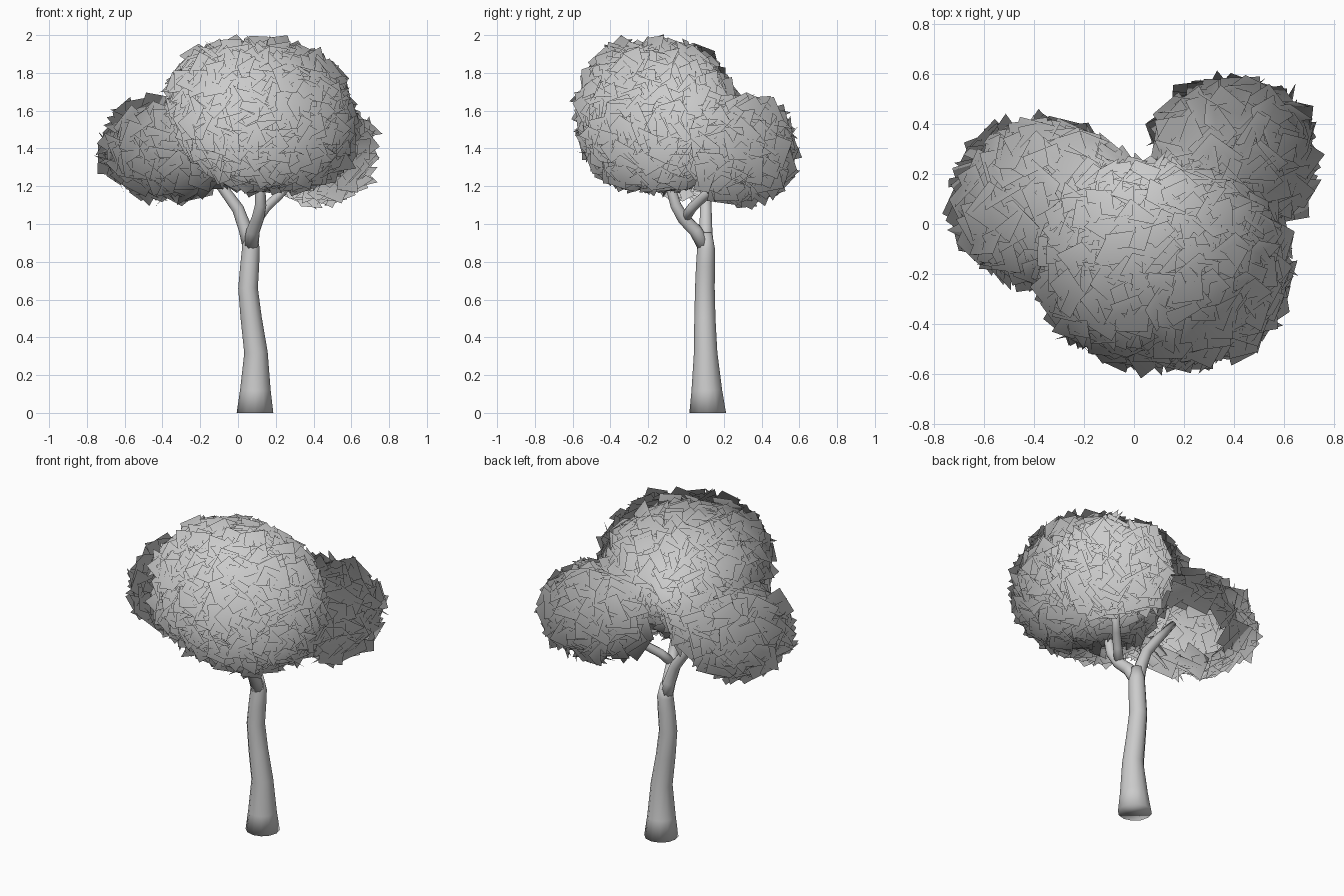
import bpy, bmesh, math, random
from mathutils import Vector, Matrix

if "Cube" in bpy.data.objects:
    bpy.data.objects.remove(bpy.data.objects["Cube"])

random.seed(7)
CANOPY_CENTER = Vector((0.05, 0.0, 1.42))
POWER = 2.4  # slightly boxy ellipsoids

# Foliage masses: name, centre, radii, card count, card size, open side, sideways lean
CLUMPS = [
    ("main_foliage", Vector((0.125, -0.16, 1.575)), (0.475, 0.395, 0.38), 1100, 0.12, None, -0.16),
    ("left_foliage", Vector((-0.35, 0.085, 1.395)), (0.33, 0.3, 0.235), 340, 0.15,
     Vector((0.5, 0.5, -0.7)), 0),
    ("right_foliage", Vector((0.395, 0.275, 1.39)), (0.29, 0.275, 0.245), 320, 0.15,
     Vector((-0.6, -0.6, -0.6)), 0),
]


def make_object(name, bm):
    mesh = bpy.data.meshes.new(name)
    bm.to_mesh(mesh)
    bm.free()
    mesh.shade_smooth()
    obj = bpy.data.objects.new(name, mesh)
    bpy.context.collection.objects.link(obj)
    return obj


def limb(name, path, sides=10, flat_base=False):
    """Tapered tube through (x, y, z, radius) points, capped at both ends."""
    bm = bmesh.new()
    pts = [Vector(p[:3]) for p in path]
    rings = []
    for i, p in enumerate(pts):
        tangent = (pts[min(i + 1, len(pts) - 1)] - pts[max(i - 1, 0)]).normalized()
        if flat_base and i == 0:
            tangent = Vector((0, 0, 1))
        turn = Vector((0, 0, 1)).rotation_difference(tangent)
        ring = []
        for k in range(sides):
            a = math.tau * k / sides
            offset = Vector((math.cos(a), math.sin(a), 0)) * path[i][3]
            ring.append(bm.verts.new(p + turn @ offset))
        rings.append(ring)
    for low, high in zip(rings, rings[1:]):
        for k in range(sides):
            n = (k + 1) % sides
            bm.faces.new((low[k], low[n], high[n], high[k]))
    bm.faces.new(rings[0][::-1])
    bm.faces.new(rings[-1])
    return make_object(name, bm)


def depth(p, center, radii):
    """Below 1 inside a foliage mass, 1 on its surface."""
    return sum(abs(c / r) ** POWER for c, r in zip(p - center, radii)) ** (1 / POWER)


def leaf_clump(name, center, radii, count, size, opening, lean):
    """Shell of overlapping square leaf cards, shaded as part of one round canopy."""
    bm = bmesh.new()
    normals = []
    golden = math.pi * (3 - math.sqrt(5))
    for i in range(count):
        z = 1 - 2 * (i + 0.5) / count
        r = math.sqrt(1 - z * z)
        d = Vector((r * math.cos(golden * i), r * math.sin(golden * i), z))
        d /= sum(abs(c) ** POWER for c in d) ** (1 / POWER)
        p = center + Vector([c * s for c, s in zip(d, radii)]) * random.uniform(0.9, 1.0)
        p.x += lean * (p.z - center.z)
        normal = Vector([c / s for c, s in zip(d, radii)]).normalized()
        # Side clumps are open underneath, towards the trunk
        if opening and normal.dot(opening.normalized()) > 0.7:
            continue
        # Leave out cards buried in a neighbouring mass
        if any(depth(p, c[1], c[2]) < 0.8 for c in CLUMPS if c[0] != name):
            continue
        # Card lies along the surface with a random spin and tilt
        tilt = Matrix.Rotation(math.radians(random.uniform(-58, 58)), 3, 'X')
        spin = Matrix.Rotation(random.uniform(0, math.tau), 3, 'Z')
        twist = Matrix.Rotation(random.uniform(0, math.tau), 3, 'Z')
        turn = normal.to_track_quat('Z', 'Y').to_matrix() @ spin @ tilt @ twist
        h = size * random.uniform(0.42, 0.56)
        verts = [bm.verts.new(p + turn @ Vector((x * h, y * h, 0)))
                 for x, y in ((-1, -1), (1, -1), (1, 1), (-1, 1))]
        bm.faces.new(verts)
        normals += [(v.co - CANOPY_CENTER).normalized() for v in verts]
    obj = make_object(name, bm)
    obj.data.normals_split_custom_set_from_vertices(normals)
    return obj


# Trunk
limb("trunk", [(0.09, 0.115, 0, 0.097), (0.092, 0.11, 0.12, 0.081),
               (0.095, 0.104, 0.32, 0.062), (0.07, 0.1, 0.5, 0.056),
               (0.053, 0.1, 0.66, 0.052), (0.062, 0.103, 0.78, 0.05),
               (0.068, 0.106, 0.87, 0.047), (0.06, 0.1, 0.95, 0.038)], 12, True)

# Branches
limb("left_branch", [(0.068, 0.106, 0.87, 0.042), (0.04, 0.105, 0.97, 0.036),
                     (0.0, 0.105, 1.08, 0.032), (-0.08, 0.105, 1.19, 0.028),
                     (-0.2, 0.105, 1.34, 0.02)])
limb("front_branch", [(0.068, 0.1, 0.88, 0.04), (0.08, 0.05, 0.965, 0.036),
                      (0.105, -0.015, 1.03, 0.033), (0.12, -0.055, 1.1, 0.03),
                      (0.118, -0.08, 1.19, 0.027), (0.12, -0.1, 1.36, 0.02)])
limb("right_branch", [(0.1, -0.01, 1.025, 0.029), (0.15, 0.035, 1.09, 0.026),
                      (0.21, 0.095, 1.145, 0.025), (0.3, 0.19, 1.24, 0.02)])

# Foliage
for clump in CLUMPS:
    leaf_clump(*clump)
